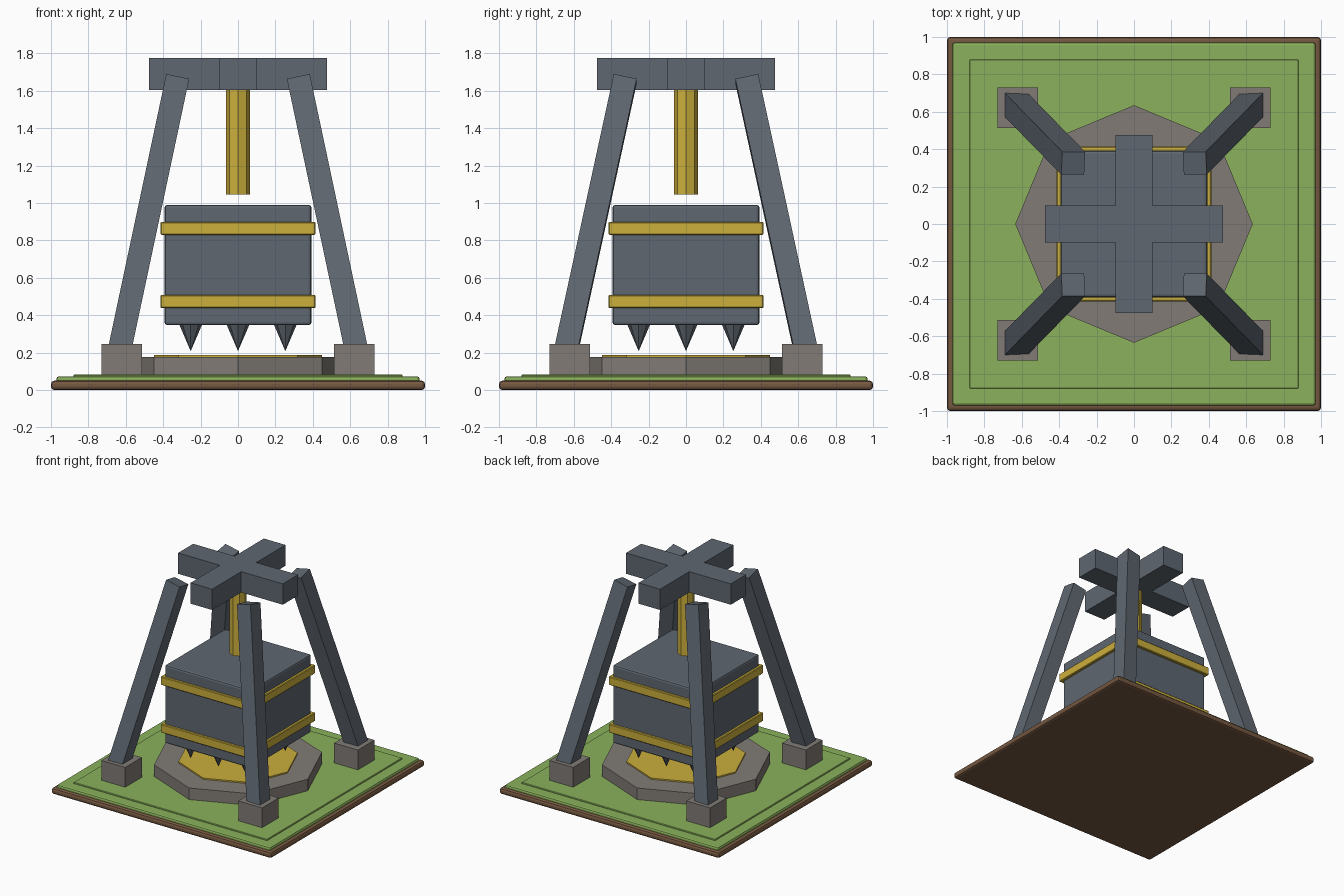
import bpy, bmesh, math
from mathutils import Euler, Vector

if "Cube" in bpy.data.objects:
    bpy.data.objects.remove(bpy.data.objects["Cube"], do_unlink=True)


def material(name, r, g, b):
    color = [(c / 255) ** 2.2 for c in (r, g, b)] + [1]
    mat = bpy.data.materials.new(name)
    mat.use_nodes = True
    mat.diffuse_color = color
    mat.node_tree.nodes["Principled BSDF"].inputs["Base Color"].default_value = color
    return mat


STEEL = material("blue grey steel", 95, 103, 112)
GOLD = material("gold", 203, 174, 62)
GRASS = material("grass green", 138, 176, 92)
STONE = material("warm grey stone", 128, 122, 117)
EARTH = material("brown earth", 118, 89, 67)


def finish(name, bm, mat, bevel=0.0, segments=1):
    bmesh.ops.recalc_face_normals(bm, faces=bm.faces)
    mesh = bpy.data.meshes.new(name)
    bm.to_mesh(mesh)
    bm.free()
    mesh.materials.append(mat)
    obj = bpy.data.objects.new(name, mesh)
    bpy.context.collection.objects.link(obj)
    if bevel:
        mod = obj.modifiers.new("Bevel", "BEVEL")
        mod.width = bevel
        mod.segments = segments
    return obj


def block(name, half, bottom, top, mat, at=(0, 0), bevel=0.0, segments=1):
    """Square block between two heights."""
    bm = bmesh.new()
    bmesh.ops.create_cube(bm, size=1)
    bmesh.ops.scale(bm, verts=bm.verts, vec=(2 * half, 2 * half, top - bottom))
    bmesh.ops.translate(bm, verts=bm.verts, vec=(*at, (top + bottom) / 2))
    return finish(name, bm, mat, bevel, segments)


def octagon(name, r_bottom, r_top, bottom, top, mat, at=(0, 0)):
    """Eight-sided prism or cone between two heights."""
    bm = bmesh.new()
    bmesh.ops.create_cone(bm, cap_ends=True, segments=8, radius1=r_bottom,
                          radius2=r_top, depth=top - bottom)
    bmesh.ops.remove_doubles(bm, verts=bm.verts, dist=0.0001)
    bmesh.ops.translate(bm, verts=bm.verts, vec=(*at, (top + bottom) / 2))
    return finish(name, bm, mat)


# Ground
block("earth_slab", 1.0, 0, 0.05, EARTH, bevel=0.018, segments=2)
block("grass_slab", 0.97, 0.03, 0.073, GRASS, bevel=0.012, segments=2)
block("grass_inset", 0.88, 0.06, 0.082, GRASS, bevel=0.004)

# Anvil plate under the weight
octagon("stone_plinth", 0.635, 0.635, 0.07, 0.177, STONE)
octagon("strike_plate", 0.45, 0.45, 0.16, 0.188, GOLD)

# Weight with bands and spikes
block("weight", 0.393, 0.347, 0.99, STEEL, bevel=0.015, segments=2)
for name, z in (("lower_band", 0.473), ("upper_band", 0.864)):
    block(name, 0.414, z - 0.035, z + 0.035, GOLD, bevel=0.005)
for i in (-1, 0, 1):
    for j in (-1, 0, 1):
        octagon("spike", 0, 0.062, 0.208, 0.352, STEEL, (0.253 * i, 0.253 * j))

# Hanging piston
octagon("piston", 0.063, 0.063, 1.045, 1.63, GOLD)

# Crossbeam, one plus-shaped outline extruded upward
bm = bmesh.new()
w, l = 0.098, 0.476
quarter = [Vector((l, -w)), Vector((l, w)), Vector((w, w))]
outline = []
for turn in range(4):
    for p in quarter:
        c, s = round(math.cos(turn * math.pi / 2)), round(math.sin(turn * math.pi / 2))
        outline.append(bm.verts.new((c * p.x - s * p.y, s * p.x + c * p.y, 1.605)))
face = bm.faces.new(outline)
extruded = bmesh.ops.extrude_face_region(bm, geom=[face])
bmesh.ops.translate(bm, vec=(0, 0, 0.171),
                    verts=[v for v in extruded["geom"] if isinstance(v, bmesh.types.BMVert)])
finish("crossbeam", bm, STEEL)

# Four leaning legs in stone footings
tilt = math.radians(12)
leg_length = 1.54
for sx in (-1, 1):
    for sy in (-1, 1):
        block("footing", 0.108, 0.07, 0.245, STONE, (0.622 * sx, 0.622 * sy))
        turn = Euler((tilt * sy, -tilt * sx, 0)).to_matrix()
        bm = bmesh.new()
        bmesh.ops.create_cube(bm, size=1)
        bmesh.ops.scale(bm, verts=bm.verts, vec=(0.125, 0.125, leg_length))
        bmesh.ops.translate(bm, verts=bm.verts, vec=(0, 0, -leg_length / 2))
        bmesh.ops.rotate(bm, verts=bm.verts, cent=(0, 0, 0), matrix=turn)
        bmesh.ops.translate(bm, verts=bm.verts, vec=(0.325 * sx, 0.325 * sy, 1.664))
        finish("leg", bm, STEEL)
